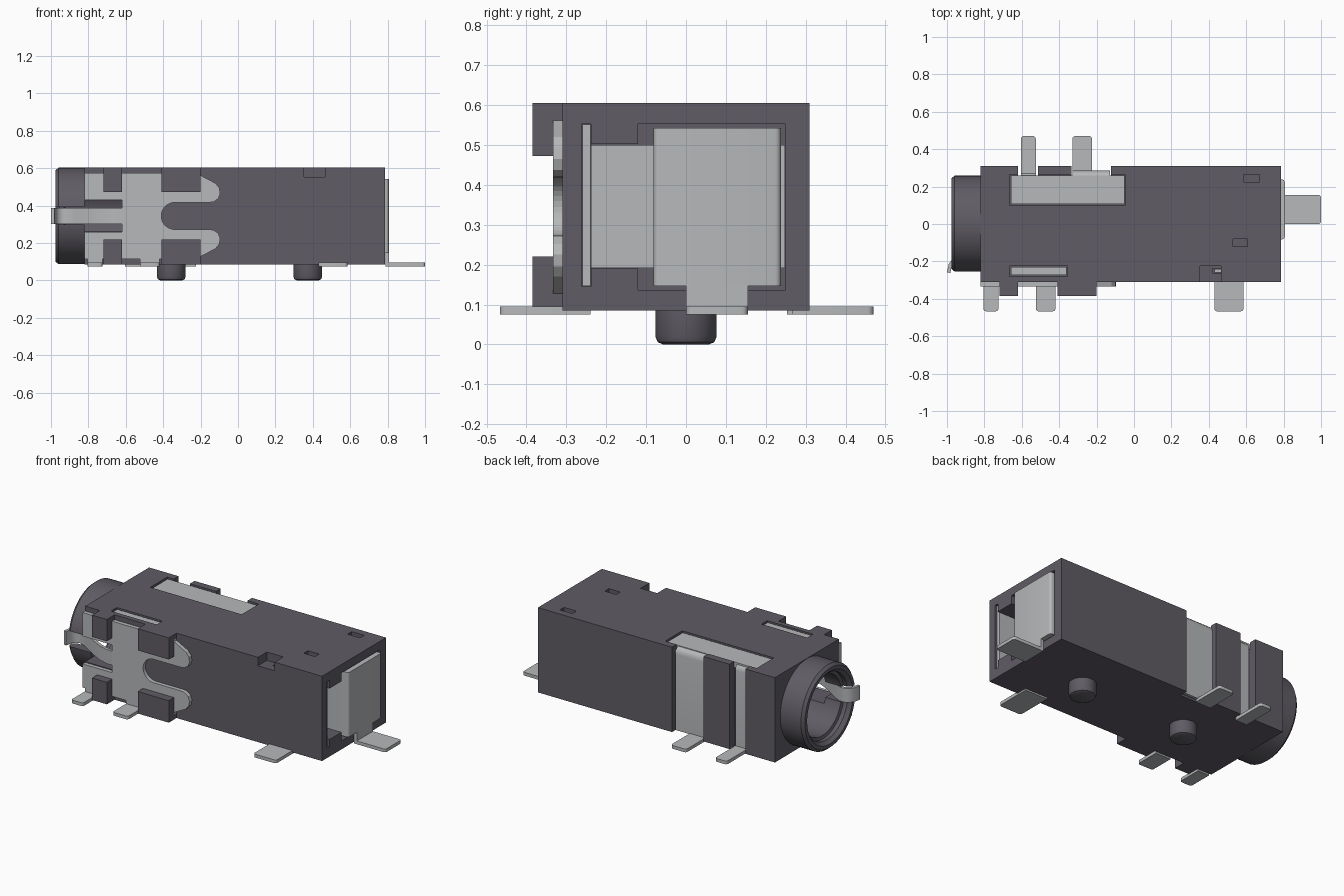
import bpy, bmesh, math
from mathutils import Vector

if "Cube" in bpy.data.objects:
    bpy.data.objects.remove(bpy.data.objects["Cube"])

ZC = 0.345  # height of the socket axis


def material(name, col):
    m = bpy.data.materials.new(name)
    m.diffuse_color = (*col, 1)
    m.use_nodes = True
    m.node_tree.nodes["Principled BSDF"].inputs["Base Color"].default_value = m.diffuse_color
    return m


PLASTIC = material("dark plastic", (0.115, 0.107, 0.128))
METAL = material("grey metal", (0.47, 0.48, 0.49))


def finish(name, bm, mat, smooth=False):
    bmesh.ops.recalc_face_normals(bm, faces=bm.faces)
    me = bpy.data.meshes.new(name)
    bm.to_mesh(me)
    bm.free()
    ob = bpy.data.objects.new(name, me)
    bpy.context.collection.objects.link(ob)
    me.materials.append(mat)
    if smooth:
        bpy.ops.object.select_all(action='DESELECT')
        ob.select_set(True)
        bpy.context.view_layer.objects.active = ob
        bpy.ops.object.shade_smooth_by_angle(angle=math.radians(35))
    return ob


def box(name, x, y, z, mat, bevel=0, pick=None):
    bm = bmesh.new()
    bmesh.ops.create_cube(bm, size=1)
    for v in bm.verts:
        v.co = Vector([(r[0] + r[1]) / 2 + c * (r[1] - r[0]) for c, r in zip(v.co, (x, y, z))])
    if bevel:
        edges = [e for e in bm.edges if pick(e)]
        bmesh.ops.bevel(bm, geom=edges, offset=bevel, segments=4, profile=0.5, affect='EDGES')
    return finish(name, bm, mat, bool(bevel))


def prism(name, pts, place, lo, hi, mat, smooth=False):
    """Extrude a 2D outline; place(a, b, depth) gives the 3D point."""
    bm = bmesh.new()
    f = bm.faces.new([bm.verts.new(place(a, b, lo)) for a, b in pts])
    r = bmesh.ops.extrude_face_region(bm, geom=[f])
    d = Vector(place(0, 0, hi)) - Vector(place(0, 0, lo))
    for v in r['geom']:
        if isinstance(v, bmesh.types.BMVert):
            v.co += d
    return finish(name, bm, mat, smooth)


def ribbon(path, t):
    """Outline of a bent sheet of thickness t along a 2D path."""
    p = [Vector(q) for q in path]
    left, right = [], []
    for i, q in enumerate(p):
        d = (p[min(i + 1, len(p) - 1)] - p[max(i - 1, 0)]).normalized()
        n = Vector((-d.y, d.x)) * t / 2
        left.append(q + n)
        right.append(q - n)
    return [tuple(q) for q in left + right[::-1]]


def lathe(name, profile, place, mat, n=64):
    """Revolve a closed (along, radius) profile."""
    bm = bmesh.new()
    rings = [[bm.verts.new(place(a, r * math.cos(k * math.tau / n), r * math.sin(k * math.tau / n)))
              for k in range(n)] for a, r in profile]
    for i, ring in enumerate(rings):
        nxt = rings[(i + 1) % len(rings)]
        for k in range(n):
            j = (k + 1) % n
            bm.faces.new((ring[k], ring[j], nxt[j], nxt[k]))
    bmesh.ops.remove_doubles(bm, verts=bm.verts, dist=1e-5)
    return finish(name, bm, mat, True)


def cut(target, cutters):
    bpy.context.view_layer.objects.active = target
    for c in cutters:
        m = target.modifiers.new("cut", 'BOOLEAN')
        m.operation, m.solver, m.object = 'DIFFERENCE', 'EXACT', c
        bpy.ops.object.modifier_apply(modifier=m.name)
        bpy.data.objects.remove(c)


XZ = lambda a, b, d: (a, d, b)
YZ = lambda a, b, d: (d, a, b)
XY = lambda a, b, d: (a, b, d)
AXIAL = lambda a, u, v: (a, u, ZC + v)

# housing with its bore, end cavity, strip channels and top pockets
body = box("housing", (-0.82, 0.787), (-0.31, 0.31), (0.085, 0.605), PLASTIC)
boxes = [
    ((0.6, 0.9), (-0.12, 0.25), (0.137, 0.553)),      # open end
    ((0.6, 0.9), (-0.24, -0.1), (0.19, 0.502)),
    ((0.42, 0.9), (-0.262, -0.238), (0.145, 0.553)),
    ((-0.9, -0.62), (-0.4, -0.1), (0.265, 0.425)),    # spring opening
    ((-0.62, -0.512), (0.255, 0.4), (0, 0.7)),        # back channels
    ((-0.335, -0.122), (0.255, 0.4), (0, 0.7)),
    ((-0.665, -0.045), (0.10, 0.265), (0.56, 0.7)),   # top pockets
    ((-0.665, -0.355), (-0.28, -0.224), (0.57, 0.7)),
    ((0.585, 0.67), (0.225, 0.265), (0.57, 0.7)),
    ((0.53, 0.607), (-0.12, -0.08), (0.57, 0.7)),
    ((0.353, 0.465), (-0.4, -0.225), (0.553, 0.7)),
]
cutters = [lathe("bore_cutter", [(-0.9, 0), (-0.9, 0.185), (0.3, 0.185), (0.3, 0)], AXIAL, PLASTIC)]
cutters += [box("cutter", *b, PLASTIC) for b in boxes]
cut(body, cutters)

# round socket collar, slotted for the spring
collar = lathe("socket_collar", [(-0.82, 0.258), (-0.96, 0.258), (-0.977, 0.243), (-0.977, 0.222),
                                 (-0.955, 0.203), (-0.93, 0.203), (-0.925, 0.185), (-0.82, 0.185)],
               AXIAL, PLASTIC)
cut(collar, [box("cutter", (-1.1, -0.7), (-0.4, -0.1), (0.298, 0.392), PLASTIC)])

# retaining blocks on the front
for x in ((-0.72, -0.62), (-0.41, -0.2)):
    for z in ((0.472, 0.605), (0.085, 0.22)):
        box("retaining_block", x, (-0.385, -0.31), z, PLASTIC)

# locating pegs
for x in (-0.357, 0.373):
    lathe("locating_peg", [(0.09, 0), (0.09, 0.077), (0.02, 0.077), (0.006, 0.071), (0, 0.058), (0, 0)],
          lambda a, u, v, x=x: (x + u, v, a), PLASTIC, 40)

# forked front contact plate, mirrored about the socket axis
half = [(-0.62, 0.43), (-0.82, 0.43), (-0.82, 0.575), (-0.2, 0.575), (-0.2, 0.562), (-0.12, 0.52),
        (-0.1, 0.495), (-0.095, 0.465), (-0.105, 0.438), (-0.13, 0.42), (-0.16, 0.417)]
half += [(-0.338 - 0.072 * math.sin(a), ZC + 0.072 * math.cos(a))
         for a in [k * math.pi / 16 for k in range(8)]]
outline = half + [(-0.41, ZC)] + [(x, 2 * ZC - z) for x, z in half[::-1]]
prism("front_contact_plate", outline, XZ, -0.334, -0.308, METAL)

# contact spring running into the socket and flaring over the rim
spring = [(-0.6, -0.321), (-0.66, -0.319), (-0.72, -0.3), (-0.8, -0.258), (-0.87, -0.212), (-0.91, -0.19),
          (-0.94, -0.185), (-0.965, -0.195), (-0.982, -0.217), (-0.991, -0.26)]
prism("contact_spring", ribbon(spring, 0.018), XY, 0.302, 0.388, METAL, True)


def foot(name, x, y, outer):
    """Solder foot with its two outer corners rounded; outer(p) marks the free end."""
    box(name, x, y, (0.075, 0.095), METAL, 0.015,
        lambda e: abs(e.verts[0].co.z - e.verts[1].co.z) > 0.01 and outer(e.verts[0].co))


# front solder feet
front_end = lambda p: p.y < -0.4
for x in ((-0.805, -0.725), (-0.525, -0.42)):
    foot("front_foot", x, (-0.467, -0.31), front_end)
    box("front_foot_stem", x, (-0.334, -0.312), (0.085, 0.12), METAL)
foot("front_end_foot", (0.43, 0.585), (-0.467, -0.24), front_end)
box("inner_side_strip", (0.43, 0.775), (-0.26, -0.24), (0.147, 0.551), METAL)

# back contacts: top plate, folded strips and feet
box("top_contact_plate", (-0.658, -0.052), (0.107, 0.258), (0.565, 0.598), METAL)
box("top_front_contact", (-0.658, -0.362), (-0.273, -0.231), (0.575, 0.598), METAL)
for x, fx, y in (((-0.605, -0.525), (-0.605, -0.525), 0.263), ((-0.33, -0.127), (-0.33, -0.225), 0.276)):
    fold = [(0.2, 0.588), (y - 0.03, 0.588), (y - 0.012, 0.583), (y - 0.003, 0.573), (y, 0.555), (y, 0.09)]
    prism("back_contact_strip", ribbon(fold, 0.018), YZ, *x, METAL, True)
    foot("back_foot", fx, (y - 0.01, 0.47), lambda p: p.y > 0.4)

# folded end contact, its foot, and the plate behind it
box("end_contact", (0.64, 0.806), (-0.082, 0.238), (0.147, 0.543), METAL, 0.015,
    lambda e: all(v.co.x > 0.8 for v in e.verts) and abs(e.verts[0].co.z - e.verts[1].co.z) > 0.1)
box("end_contact_stem", (0.788, 0.806), (0.0, 0.155), (0.08, 0.15), METAL)
foot("end_foot", (0.788, 1.0), (0.0, 0.155), lambda p: p.x > 0.9)
box("inner_back_plate", (0.598, 0.625), (-0.238, 0.248), (0.192, 0.5), METAL)
